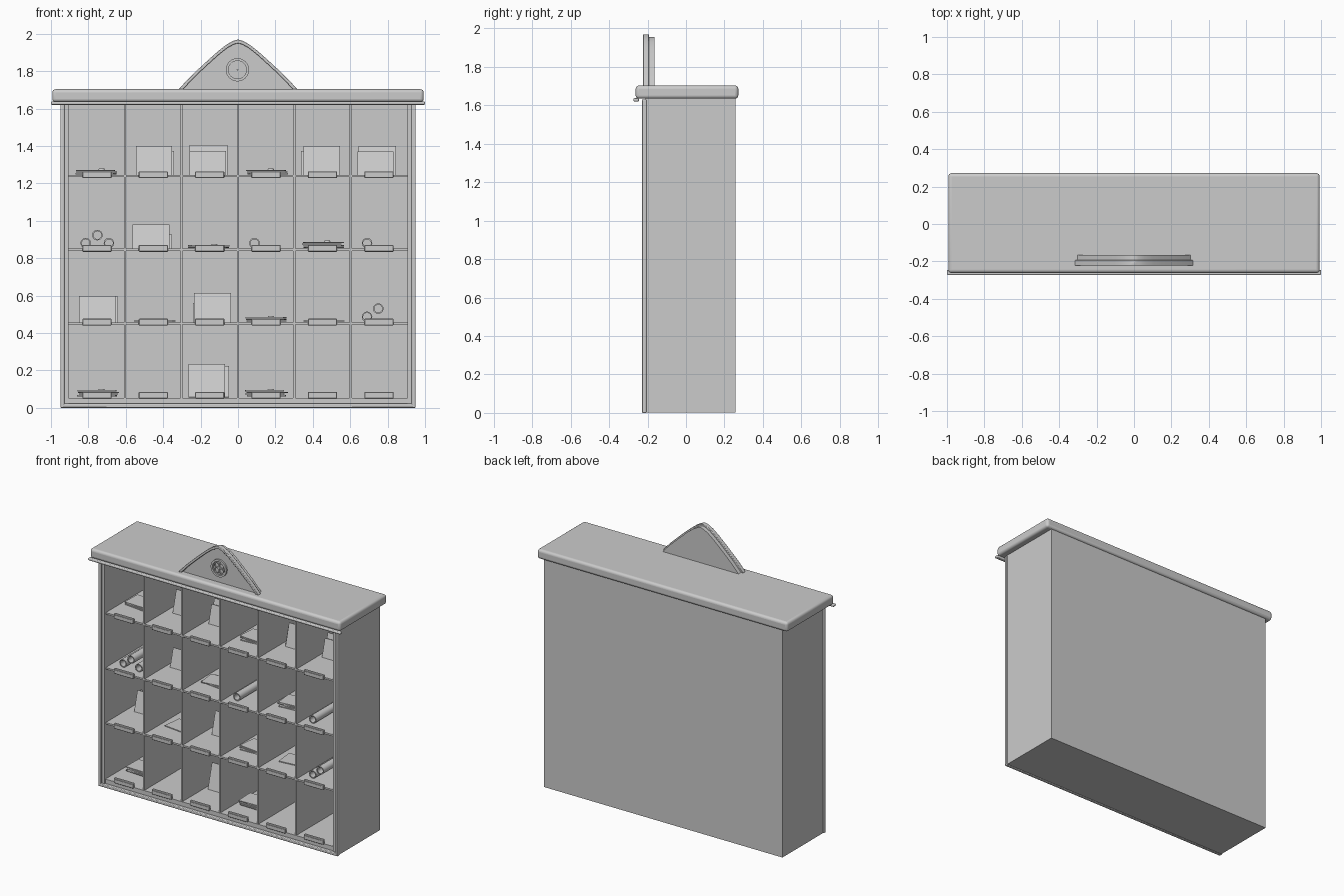
import bpy, bmesh, math, random
from mathutils import Vector, Matrix

if "Cube" in bpy.data.objects:
    bpy.data.objects.remove(bpy.data.objects["Cube"])

random.seed(4)
grey = bpy.data.materials.new("plain grey")
grey.diffuse_color = (0.6, 0.6, 0.6, 1)
grey.use_nodes = True
grey.node_tree.nodes["Principled BSDF"].inputs["Base Color"].default_value = grey.diffuse_color


def finish(name, bm, smooth=False, bevel=0, segs=2):
    bmesh.ops.recalc_face_normals(bm, faces=bm.faces)
    me = bpy.data.meshes.new(name)
    bm.to_mesh(me)
    bm.free()
    ob = bpy.data.objects.new(name, me)
    bpy.context.collection.objects.link(ob)
    me.materials.append(grey)
    if bevel:
        m = ob.modifiers.new("bevel", 'BEVEL')
        m.width, m.segments = bevel, segs
    if smooth:
        bpy.ops.object.select_all(action='DESELECT')
        ob.select_set(True)
        bpy.context.view_layer.objects.active = ob
        bpy.ops.object.shade_smooth_by_angle(angle=math.radians(35))
    return ob


def box(name, x0, x1, y0, y1, z0, z1, bevel=0, segs=2, smooth=False):
    bm = bmesh.new()
    c = Vector(((x0 + x1) / 2, (y0 + y1) / 2, (z0 + z1) / 2))
    bmesh.ops.create_cube(bm, size=1, matrix=Matrix.Translation(c) @ Matrix.Diagonal((x1 - x0, y1 - y0, z1 - z0, 1)))
    return finish(name, bm, smooth, bevel, segs)


def slab(name, cx, cy, cz, size, rot_z=0, rot_x=0):
    """Turned thin box, used for paper."""
    bm = bmesh.new()
    m = (Matrix.Translation((cx, cy, cz)) @ Matrix.Rotation(rot_z, 4, 'Z')
         @ Matrix.Rotation(rot_x, 4, 'X') @ Matrix.Diagonal((*size, 1)))
    bmesh.ops.create_cube(bm, size=1, matrix=m)
    return finish(name, bm)


def extrude_y(name, pts, y0, y1, bevel=0):
    """Outline in x and z, pushed from y0 to y1."""
    bm = bmesh.new()
    f = bm.faces.new([bm.verts.new((x, y0, z)) for x, z in pts])
    r = bmesh.ops.extrude_face_region(bm, geom=[f])
    bmesh.ops.translate(bm, vec=(0, y1 - y0, 0), verts=[v for v in r['geom'] if isinstance(v, bmesh.types.BMVert)])
    return finish(name, bm, True, bevel)


def tube(name, x, z, r_out, r_in, y0, y1, n=24):
    """Hollow tube along y."""
    bm = bmesh.new()
    rings = []
    for r, y in ((r_out, y0), (r_out, y1), (r_in, y1), (r_in, y0)):
        rings.append([bm.verts.new((x + r * math.cos(2 * math.pi * i / n), y, z + r * math.sin(2 * math.pi * i / n)))
                      for i in range(n)])
    for k in range(4):
        a, b = rings[k], rings[(k + 1) % 4]
        for i in range(n):
            j = (i + 1) % n
            bm.faces.new((a[i], a[j], b[j], b[i]))
    return finish(name, bm, True)


# Case: sides, floor, back and top
for s, side in ((-1, "left"), (1, "right")):
    a, b = sorted((s * 0.905, s * 0.945))
    box(side + "_side", a, b, -0.21, 0.255, 0.005, 1.64)
    a, b = sorted((s * 0.928, s * 0.95))
    box(side + "_front_bead", a, b, -0.23, -0.205, 0.0, 1.63, 0.005, 2, True)
    a, b = sorted((s * 0.905, s * 0.93))
    box(side + "_front_stile", a, b, -0.218, -0.2, 0.02, 1.63)
box("case_floor", -0.945, 0.945, -0.21, 0.255, 0.003, 0.053)
box("front_bottom_bead", -0.95, 0.95, -0.23, -0.205, 0.0, 0.022, 0.005, 2, True)
box("back_panel", -0.945, 0.945, 0.235, 0.257, 0.003, 1.64)
box("top_board", -0.993, 0.993, -0.262, 0.272, 1.634, 1.703, 0.018, 4, True)
box("front_lip", -1.0, 1.0, -0.273, -0.245, 1.62, 1.637, 0.006, 3, True)

# Pigeonhole dividers and shelves
col_w = 0.3015
shelves = [1.24, 0.846, 0.452, 0.053]
for i in range(1, 6):
    x = -0.905 + i * col_w
    box("divider", x - 0.006, x + 0.006, -0.205, 0.24, 0.05, 1.64)
for z in shelves[:3]:
    box("shelf", -0.91, 0.91, -0.205, 0.24, z - 0.007, z + 0.005)

# Label holders, a frame with a card plate
for r, z in enumerate(shelves):
    for c in range(6):
        x = -0.905 + (c + 0.5) * col_w
        z0 = z - 0.012 if r < 3 else z - 0.004
        box("label_holder", x - 0.078, x + 0.078, -0.222, -0.203, z0, z0 + 0.036, 0.003, 1)
        box("label_card", x - 0.066, x + 0.066, -0.225, -0.22, z0 + 0.008, z0 + 0.029)


# Contents
def stack(row, col, count):
    x, z = -0.905 + (col + 0.5) * col_w, shelves[row] + 0.006
    for k in range(count):
        slab("flat_letter", x + random.uniform(-0.01, 0.01), 0.02, z + 0.005 + k * 0.009,
             (0.205, 0.14, 0.006), random.uniform(-0.15, 0.15))
    bm = bmesh.new()
    bmesh.ops.create_cone(bm, cap_ends=True, segments=16, radius1=0.017, radius2=0.015, depth=0.006,
                          matrix=Matrix.Translation((x + 0.025, 0.02, z + 0.002 + count * 0.009)))
    finish("letter_seal", bm, True)


def card(row, x0, x1, top, y):
    z = shelves[row] + 0.003
    h, lean = top - z, -0.26
    slab("standing_letter", (x0 + x1) / 2, y + h / 2 * math.tan(-lean), z + h / 2,
         (x1 - x0, 0.006, h / math.cos(lean)), 0, lean)


for row, col, count in ((0, 0, 3), (0, 3, 3), (1, 2, 2), (1, 4, 4), (2, 1, 1), (2, 3, 3), (2, 4, 1),
                        (3, 0, 4), (3, 3, 4)):
    stack(row, col, count)
for row, x0, x1, top, x2, x3, top2 in (
        (0, -0.545, -0.353, 1.40, -0.54, -0.342, 1.373), (0, -0.26, -0.065, 1.373, -0.258, -0.056, 1.405),
        (0, 0.35, 0.545, 1.40, 0.336, 0.53, 1.373), (0, 0.64, 0.832, 1.37, 0.643, 0.846, 1.40),
        (1, -0.565, -0.365, 0.98, -0.55, -0.352, 0.925), (2, -0.85, -0.655, 0.597, -0.84, -0.642, 0.595),
        (2, -0.235, -0.038, 0.613, -0.24, -0.05, 0.56), (3, -0.265, -0.07, 0.232, -0.25, -0.047, 0.222)):
    card(row, x0, x1, top, 0.04)
    card(row, x2, x3, top2, 0.06)
for x, z in ((-0.814, 0.88), (-0.752, 0.923), (-0.69, 0.88), (0.088, 0.88), (0.69, 0.88), (0.69, 0.486), (0.75, 0.53)):
    tube("paper_roll", x, z, 0.028, 0.021, -0.14, 0.14)

# Arched crest on top: curve from one foot to the peak, mirrored
half = [(-0.318, 1.702), (-0.26, 1.765), (-0.2, 1.822), (-0.15, 1.868), (-0.105, 1.908), (-0.06, 1.943),
        (-0.025, 1.962), (0, 1.969)]


def arch(inset):
    k = 1 - inset
    pts = [(x * k, 1.702 + (z - 1.702) * k) for x, z in half]
    return pts + [(-x, z) for x, z in pts[-2::-1]]


extrude_y("crest_panel", arch(0.05), -0.205, -0.165)
extrude_y("crest_trim", arch(0) + arch(0.075)[::-1], -0.223, -0.193, 0.003)

# Round rosette in the crest
rx, rz = -0.003, 1.807
tube("rosette_rim", rx, rz, 0.062, 0.048, -0.217, -0.2, 32)
for k in range(4):
    a = math.pi / 4 + k * math.pi / 2
    tube("rosette_lobe", rx + 0.026 * math.cos(a), rz + 0.026 * math.sin(a), 0.021, 0.015, -0.213, -0.2, 16)
tube("rosette_centre", rx, rz, 0.01, 0.002, -0.216, -0.2, 12)
